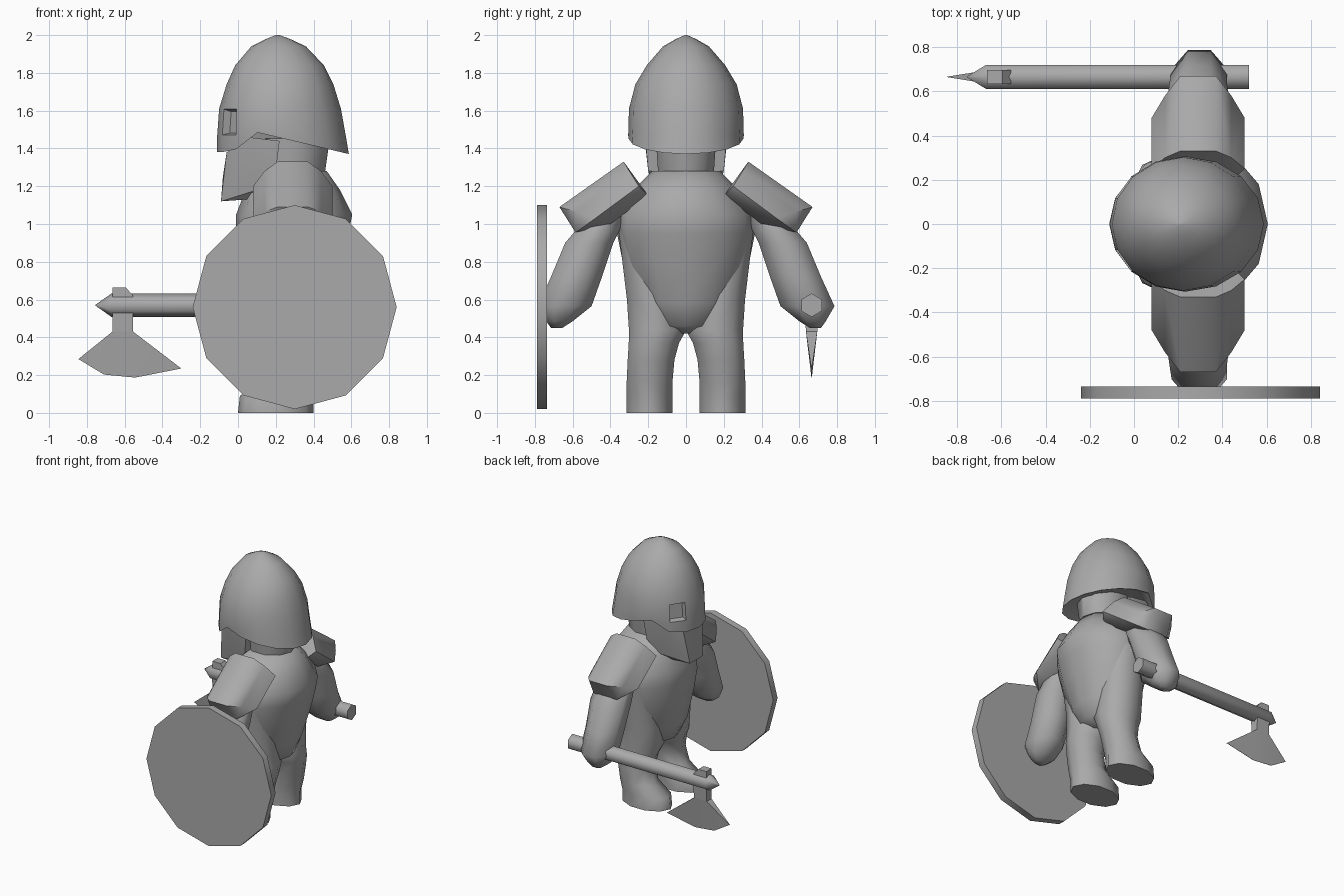
import bpy, bmesh, math
from mathutils import Vector

cube = bpy.data.objects.get("Cube")
if cube:
    bpy.data.objects.remove(cube, do_unlink=True)

GREY = (0.4, 0.4, 0.4, 1)
mat = bpy.data.materials.new("plain grey")
mat.use_nodes = True
mat.diffuse_color = GREY
bsdf = mat.node_tree.nodes["Principled BSDF"]
bsdf.inputs["Base Color"].default_value = GREY
bsdf.inputs["Roughness"].default_value = 0.8


def finish(name, bm, angle=40):
    bmesh.ops.recalc_face_normals(bm, faces=bm.faces)
    mesh = bpy.data.meshes.new(name)
    bm.to_mesh(mesh)
    bm.free()
    mesh.materials.append(mat)
    ob = bpy.data.objects.new(name, mesh)
    bpy.context.collection.objects.link(ob)
    bpy.ops.object.select_all(action='DESELECT')
    ob.select_set(True)
    bpy.context.view_layer.objects.active = ob
    bpy.ops.object.shade_smooth_by_angle(angle=math.radians(angle))


def skin(rings):
    """Join equal-length point rings into a closed body."""
    bm = bmesh.new()
    vs = [[bm.verts.new(p) for p in ring] for ring in rings]
    n = len(vs[0])
    for a, b in zip(vs, vs[1:]):
        for i in range(n):
            j = (i + 1) % n
            bm.faces.new((a[i], a[j], b[j], b[i]))
    bm.faces.new(vs[0])
    bm.faces.new(vs[-1])
    return bm


def level(z, x0, x1, y0, y1, n, flat=False):
    """Horizontal oval filling the x and y range; flat puts sides, not corners, on the axes."""
    turn = 0.5 if flat else 0
    grow = 0.5 / math.cos(math.pi / n) if flat else 0.5
    return [Vector(((x0 + x1) / 2 + (x1 - x0) * grow * math.cos(math.tau * (i + turn) / n),
                    (y0 + y1) / 2 + (y1 - y0) * grow * math.sin(math.tau * (i + turn) / n), z))
            for i in range(n)]


def hull(name, points, angle=40):
    bm = bmesh.new()
    for p in points:
        bm.verts.new(p)
    bmesh.ops.convex_hull(bm, input=bm.verts)
    loose = [v for v in bm.verts if not v.link_faces]
    bmesh.ops.delete(bm, geom=loose, context='VERTS')
    finish(name, bm, angle)


def paired(points, cx, side):
    """Points given as (half x, y, z) on both sides of cx, mirrored in y."""
    return [(cx + s * hx, side * y, z) for hx, y, z in points for s in (-1, 1)]


# Torso: z, front x, back x, half width
body = [(0.42, 0.20, 0.36, 0.06), (0.46, 0.10, 0.45, 0.17), (0.58, 0.05, 0.49, 0.26),
        (0.80, 0.01, 0.55, 0.335), (0.95, -0.01, 0.585, 0.365), (1.05, -0.01, 0.605, 0.36),
        (1.18, 0.04, 0.54, 0.28), (1.28, 0.09, 0.47, 0.18)]
finish("torso", skin([level(z, a, b, -w, w, 12) for z, a, b, w in body]), 62)

# Legs with boots, running up into the hips, and arms: z, x range, y range
leg = [(0, 0.0, 0.40, 0.065, 0.32), (0.09, 0.01, 0.40, 0.065, 0.32),
       (0.17, 0.13, 0.41, 0.065, 0.32), (0.28, 0.16, 0.43, 0.055, 0.315),
       (0.37, 0.14, 0.45, 0.03, 0.31), (0.44, 0.11, 0.45, -0.01, 0.31),
       (0.60, 0.11, 0.44, 0.02, 0.32), (0.95, 0.13, 0.44, 0.15, 0.36)]
arm = [(0.45, 0.25, 0.33, 0.655, 0.715), (0.485, 0.20, 0.38, 0.60, 0.74),
       (0.565, 0.17, 0.42, 0.50, 0.786), (0.72, 0.16, 0.42, 0.445, 0.715),
       (0.90, 0.15, 0.43, 0.385, 0.64), (0.97, 0.16, 0.42, 0.35, 0.58),
       (1.08, 0.18, 0.40, 0.32, 0.50)]
# Shoulder guard corners: half x, y, z
guard = [(0.08, 0.33, 1.33), (0.15, 0.30, 1.28), (0.21, 0.25, 1.20), (0.16, 0.20, 1.15),
         (0.08, 0.67, 1.09), (0.15, 0.58, 1.065), (0.21, 0.48, 1.03),
         (0.10, 0.585, 0.955), (0.12, 0.40, 1.0)]
for side, label in ((-1, "shield_side"), (1, "axe_side")):
    for part, rings, n, flat in (("leg", leg, 10, False), ("arm", arm, 8, True)):
        finish(part + "_" + label,
               skin([level(z, a, b, side * c, side * d, n, flat) for z, a, b, c, d in rings]),
               62)
    hull("shoulder_guard_" + label, paired(guard, 0.29, side), 50)

# Neck and lower head
neck = [(1.15, 0.12, 0.42, 0.14), (1.27, 0.10, 0.46, 0.155), (1.48, 0.06, 0.49, 0.17)]
finish("neck", skin([level(z, a, b, -w, w, 10) for z, a, b, w in neck]))

# Beard
beard = [(-0.09, 0.08, 1.12), (0.05, 0.11, 1.13), (0.10, 0.17, 1.18), (0.20, 0.20, 1.28),
         (0.22, 0.215, 1.44), (0.05, 0.22, 1.46), (-0.06, 0.12, 1.38), (-0.08, 0.07, 1.25)]
hull("beard", [(x, s * y, z) for x, y, z in beard for s in (-1, 1)], 25)


# Helmet: dome with a raised side rim and a hollow underside
def rim_height(x):
    if x > 0.1:
        return 1.485 - (x - 0.1) * 0.235
    return 1.38 + max(0, x + 0.03) * 0.8


dome = [(1.47, -0.11, 0.57, 0.306), (1.61, -0.10, 0.545, 0.302), (1.74, -0.06, 0.505, 0.268),
        (1.84, -0.015, 0.455, 0.208), (1.94, 0.07, 0.36, 0.122), (1.98, 0.15, 0.275, 0.052),
        (2.0, 0.20, 0.22, 0.006)]
rim = level(0, -0.112, 0.587, -0.305, 0.305, 16)
for p in rim:
    p.z = rim_height(p.x)
inner = level(0, 0.0, 0.50, -0.23, 0.23, 16)
for p in inner:
    p.z = rim_height(p.x) + 0.03
shell = [level(z, a, b, -w, w, 16) for z, a, b, w in dome]
for p, low in zip(shell[0], rim):
    p.z = max(p.z, low.z + 0.015)
bm = skin([inner, rim] + shell)
bmesh.ops.recalc_face_normals(bm, faces=bm.faces)

# Sunken eye openings on both sides of the nose
eyes = []
for f in bm.faces:
    c = f.calc_center_median()
    if 1.5 < c.z < 1.6 and c.x < 0 and 0.12 < abs(c.y) < 0.22:
        eyes.append(f)
bmesh.ops.inset_individual(bm, faces=eyes, thickness=0.003, depth=0)
bmesh.ops.inset_individual(bm, faces=eyes, thickness=0.015, depth=-0.04)
finish("helmet", bm, 40)

# Round shield: twelve-sided disc
bm = skin([[(0.30 + 0.54 * math.sin(math.tau * i / 12), y,
             0.56 + 0.54 * math.cos(math.tau * i / 12)) for i in range(12)]
           for y in (-0.789, -0.735)])
finish("shield", bm, 40)

# Axe handle: six-sided shaft with a pointed tip
AXE_Y, AXE_Z = 0.665, 0.57
shaft = [(0.52, 0.062), (-0.67, 0.062), (-0.755, 0.002)]
bm = skin([[(x, AXE_Y + r * math.sin(math.tau * i / 6), AXE_Z + r * math.cos(math.tau * i / 6))
            for i in range(6)] for x, r in shaft])
finish("axe_handle", bm, 65)


# Axe head: cap above the handle, neck below, and a flared blade thinning to its edge
def axe_plate(name, points):
    hull(name, [(x, AXE_Y + s * t, z) for x, z, t in points for s in (-1, 1)], 20)


axe_plate("axe_cap", [(-0.665, 0.59, 0.032), (-0.665, 0.665, 0.032), (-0.595, 0.665, 0.032),
                      (-0.555, 0.62, 0.032), (-0.555, 0.59, 0.032)])
axe_plate("axe_neck", [(x, z, t) for x in (-0.665, -0.555)
                       for z, t in ((0.55, 0.036), (0.43, 0.03))])
axe_plate("axe_blade", [(-0.665, 0.43, 0.03), (-0.845, 0.285, 0.001), (-0.71, 0.203, 0.001),
                        (-0.545, 0.187, 0.001), (-0.30, 0.235, 0.001), (-0.555, 0.43, 0.03)])
